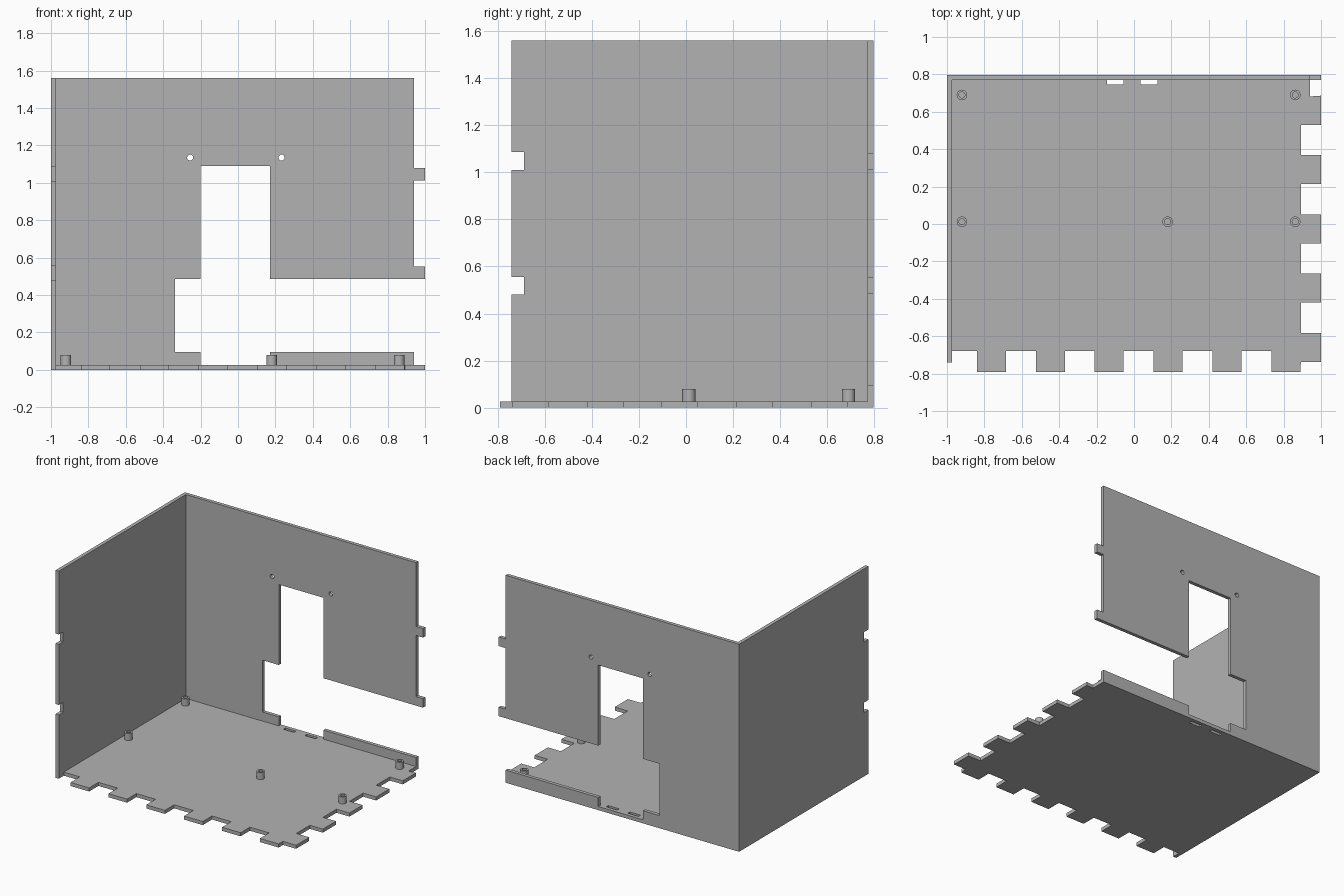
import bpy, math
from mathutils import Matrix

if "Cube" in bpy.data.objects:
    bpy.data.objects.remove(bpy.data.objects["Cube"])

T = 0.027  # sheet thickness

grey = bpy.data.materials.new("plain grey")
grey.use_nodes = True
colour = (0.45, 0.45, 0.45, 1)
grey.diffuse_color = colour
grey.node_tree.nodes["Principled BSDF"].inputs["Base Color"].default_value = colour


def circle(cx, cy, r, n=24):
    return [(cx + r * math.cos(math.tau * i / n), cy + r * math.sin(math.tau * i / n))
            for i in range(n)]


def rect(x0, x1, y0, y1):
    return [(x0, y0), (x1, y0), (x1, y1), (x0, y1)]


def sheet(name, loops, depth, matrix):
    """Extrude a filled outline (first loop) with holes (other loops) from 0 to depth."""
    curve = bpy.data.curves.new(name + " outline", "CURVE")
    curve.dimensions = "2D"
    curve.fill_mode = "BOTH"
    curve.extrude = depth / 2
    for loop in loops:
        spline = curve.splines.new("POLY")
        spline.points.add(len(loop) - 1)
        for point, (x, y) in zip(spline.points, loop):
            point.co = (x, y, 0, 1)
        spline.use_cyclic_u = True
    temp = bpy.data.objects.new(name + " outline", curve)
    bpy.context.collection.objects.link(temp)
    graph = bpy.context.evaluated_depsgraph_get()
    mesh = bpy.data.meshes.new_from_object(temp.evaluated_get(graph))
    bpy.data.objects.remove(temp)
    mesh.transform(matrix @ Matrix.Translation((0, 0, depth / 2)))
    mesh.materials.clear()
    mesh.materials.append(grey)
    mesh.shade_flat()
    mesh.name = name
    obj = bpy.data.objects.new(name, mesh)
    bpy.context.collection.objects.link(obj)
    return obj


# Floor with finger joints along the front and right edges, and two slots
floor = [(-1 + T, 0.77), (-1 + T, -0.68)]
for i in range(6):
    x = -0.84 + i * 0.315
    floor += [(x, -0.68), (x, -0.79), (x + 0.155, -0.79), (x + 0.155, -0.68)]
floor.pop()
for i in range(5):
    y = -0.738 + i * 0.317
    floor += [(0.892, y), (1, y), (1, y + 0.156), (0.892, y + 0.156)]
floor.pop()
floor += [(0.942, 0.682), (0.942, 0.77)]
slots = [rect(x, x + 0.09, 0.745, 0.769) for x in (-0.145, 0.035)]
sheet("floor", [floor] + slots, T, Matrix.Identity(4))

# Back wall with stepped opening, edge tabs and two screw holes
back = [(-1, 0), (0.942, 0), (0.942, 0.095), (0.172, 0.095), (0.172, T), (-0.2, T),
        (-0.2, 0.095), (-0.337, 0.095), (-0.337, 0.485), (-0.2, 0.485), (-0.2, 1.09),
        (0.172, 1.09), (0.172, 0.485)]
for z0, z1 in ((0.485, 0.553), (1.012, 1.08)):
    back += [(0.942, z0), (1, z0), (1, z1), (0.942, z1)]
back += [(0.942, 1.56), (-1, 1.56)]
holes = [circle(x, 1.135, 0.016) for x in (-0.256, 0.233)]
stand_back = Matrix.Translation((0, 0.797, 0)) @ Matrix.Rotation(math.pi / 2, 4, "X")
sheet("back_wall", [back] + holes, T, stand_back)

# Left-hand side wall with two notches in its front edge
side = [(0.77, 0), (0.77, 1.56), (-0.74, 1.56)]
for z0, z1 in ((1.01, 1.085), (0.48, 0.555)):
    side += [(-0.74, z1), (-0.688, z1), (-0.688, z0), (-0.74, z0)]
side += [(-0.74, 0)]
stand_side = Matrix(((0, 0, 1, -1), (1, 0, 0, 0), (0, 1, 0, 0), (0, 0, 0, 1)))
sheet("side_wall", [side], T, stand_side)

# Hollow standoffs on the floor
for i, (x, y) in enumerate([(-0.92, 0.69), (0.862, 0.69), (-0.92, 0.012),
                            (0.18, 0.012), (0.862, 0.012)]):
    post = sheet(f"standoff_{i + 1}", [circle(0, 0, 0.028), circle(0, 0, 0.016)],
                 0.08 - T, Matrix.Translation((x, y, T)))
    bpy.ops.object.select_all(action="DESELECT")
    post.select_set(True)
    bpy.context.view_layer.objects.active = post
    bpy.ops.object.shade_smooth_by_angle(angle=math.radians(40))
